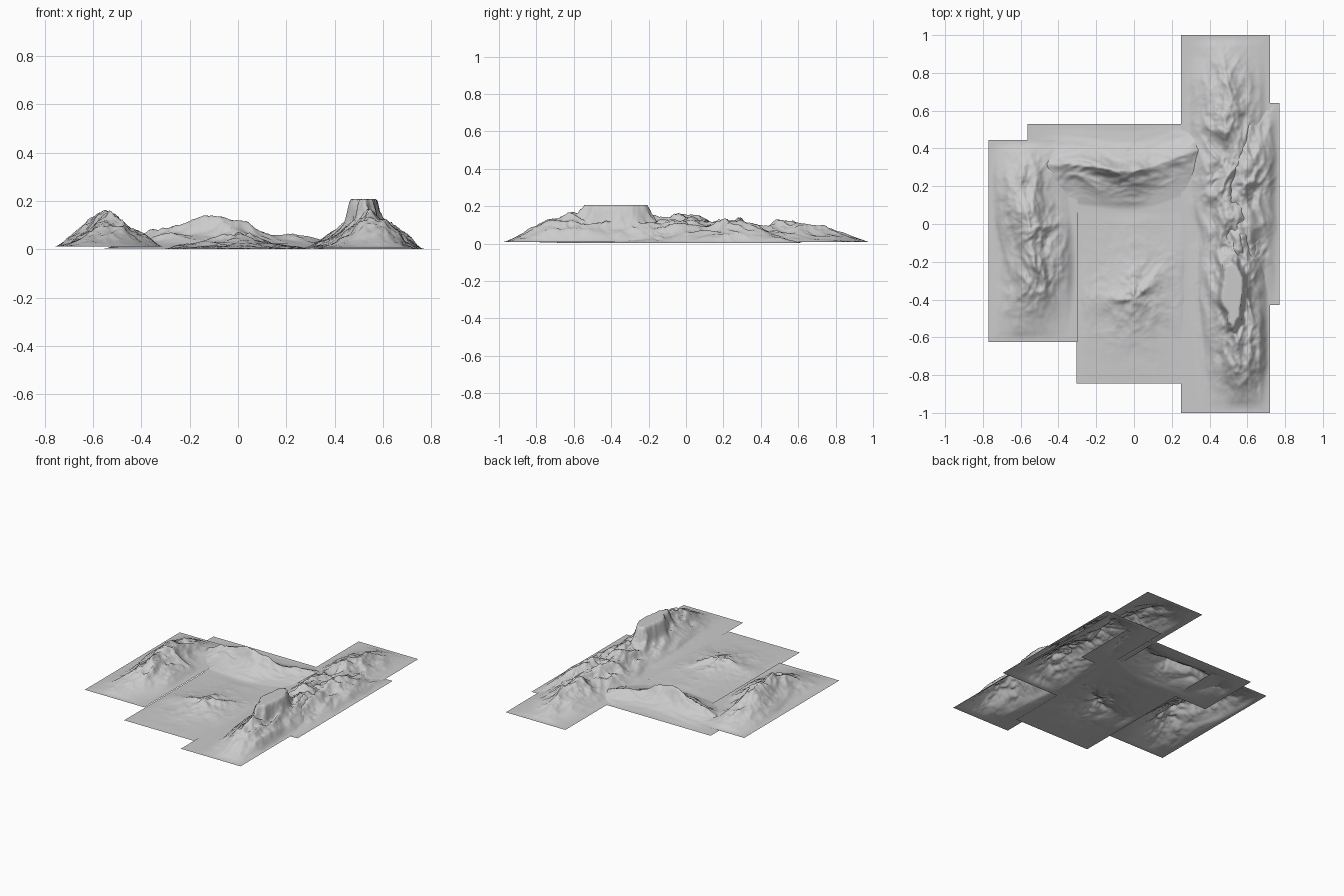
import bpy, bmesh, math
from mathutils import Vector, noise

if "Cube" in bpy.data.objects:
    bpy.data.objects.remove(bpy.data.objects["Cube"])


def lerp_profile(pts, t):
    """Piecewise-linear profile lookup."""
    if t <= pts[0][0]:
        return pts[0][1]
    for (a, va), (b, vb) in zip(pts, pts[1:]):
        if t <= b:
            return va + (vb - va) * (t - a) / (b - a)
    return pts[-1][1]


def erosion(x, y, sx, sy, seed):
    """Sharp-crested gully noise, roughly -1 to 1."""
    total, amp = 0.0, 0.75
    wx = noise.noise(Vector((x * 5, y * 5, seed + 9))) * 0.05
    for _ in range(4):
        n = noise.noise(Vector(((x + wx) * sx, (y - wx) * sy, seed)))
        total += amp * (0.5 - 2.2 * abs(n))
        amp *= 0.5
        sx, sy, seed = sx * 2.05, sy * 2.05, seed + 3.1
    return total


def terrain(name, x0, x1, y0, y1, base, height, step=0.0075):
    """Open rectangular sheet lifted by a height function."""
    nx, ny = round((x1 - x0) / step), round((y1 - y0) / step)
    bm = bmesh.new()
    rows = []
    for j in range(ny + 1):
        y = y0 + (y1 - y0) * j / ny
        row = []
        for i in range(nx + 1):
            x = x0 + (x1 - x0) * i / nx
            edge = min(x - x0, x1 - x, y - y0, y1 - y) / 0.06
            e = max(0.0, min(1.0, edge))
            row.append(bm.verts.new((x, y, base + max(0.0, height(x, y)) * e * e * (3 - 2 * e))))
        rows.append(row)
    for a, b in zip(rows, rows[1:]):
        for i in range(nx):
            bm.faces.new((a[i], a[i + 1], b[i + 1], b[i]))
    me = bpy.data.meshes.new(name)
    bm.to_mesh(me)
    bm.free()
    me.shade_smooth()
    ob = bpy.data.objects.new(name, me)
    bpy.context.collection.objects.link(ob)
    return ob


CROSS = [(-.23, 0), (-.18, .07), (-.1, .45), (-.05, .78), (0, 1), (.05, .82), (.1, .54), (.16, .25), (.23, 0)]
SOFT = [(-.21, 0), (-.15, .06), (-.1, .2), (-.05, .55), (0, 1), (.04, .68), (.09, .4), (.15, .15), (.21, 0)]


# Long right-hand range with a steep flat-topped summit
LONG = [(-1, 0), (-.95, .01), (-.85, .055), (-.74, .11), (-.6, .135), (-.5, .14), (-.28, .14),
        (-.12, .115), (.2, .108), (.4, .105), (.6, .1), (.75, .075), (.88, .03), (1, 0)]
LINE = [(-1, .58), (-.75, .56), (-.4, .52), (-.1, .52), (.2, .48), (1, .475)]


def long_range(x, y):
    d = x - lerp_profile(LINE, y)
    e = erosion(x, y, 8, 4, 2)
    h = lerp_profile(LONG, y) * lerp_profile(CROSS, d) * (1 + .5 * e)
    r = math.hypot(d / .06, (y + .36) / .17) - .2 * e
    h += .12 * max(0, min(1, (1.25 - r) / .65))
    return min(h, .2)


# Shorter range on the outer right side
OUTER = [(-.43, 0), (-.36, .04), (-.2, .1), (0, .11), (.15, .115), (.35, .095), (.5, .05), (.64, 0)]


def outer_range(x, y):
    d = x - (.56 + .1 * y)
    return lerp_profile(OUTER, y) * lerp_profile(CROSS, d) * (1 + .5 * erosion(x, y, 8, 4, 17))


# Left mountain
LEFT = [(-.62, 0), (-.5, .03), (-.35, .09), (-.2, .127), (-.05, .13), (.1, .11), (.25, .075), (.37, .03), (.45, 0)]


def left_mountain(x, y):
    d = x + .555 + .03 * math.sin(y * 7)
    return lerp_profile(LEFT, y) * lerp_profile(CROSS, d) * (1 + .45 * erosion(x, y, 8, 4, 31))


# Back ridge, running sideways
BACK = [(-.56, 0), (-.46, .025), (-.38, .06), (-.28, .095), (-.18, .115), (-.07, .125), (0, .11),
        (.09, .072), (.2, .058), (.32, .045), (.5, 0)]


def back_ridge(x, y):
    crest = .3 - .02 * math.cos(x * 8) + .2 * max(0, x)
    return lerp_profile(BACK, x) * lerp_profile(SOFT, crest - y) * (1 + .35 * erosion(x, y, 4, 9, 44))


# Low middle hill with three spurs
def middle_hill(x, y):
    dx, dy = x, y + .4
    r, a = math.hypot(dx, dy), math.atan2(dy, dx)
    spur = sum(math.exp(-((a - s + math.pi) % (2 * math.pi) - math.pi) ** 2 / .1)
               for s in (.8, math.pi / 2, math.pi))
    h = .055 * math.exp(-(r / .14) ** 1.2) + .028 * spur * math.exp(-r / .18) * min(1, r / .06)
    return h * (1 + .4 * erosion(x, y, 8, 8, 58))


terrain("long_range", .25, .72, -1, 1, .007, long_range)
terrain("outer_range", .30, .77, -.43, .64, .002, outer_range)
terrain("left_mountain", -.77, -.30, -.625, .445, .011, left_mountain)
terrain("back_ridge", -.565, .505, .06, .53, .004, back_ridge)
terrain("middle_hill", -.305, .305, -.845, .07, .002, middle_hill)
